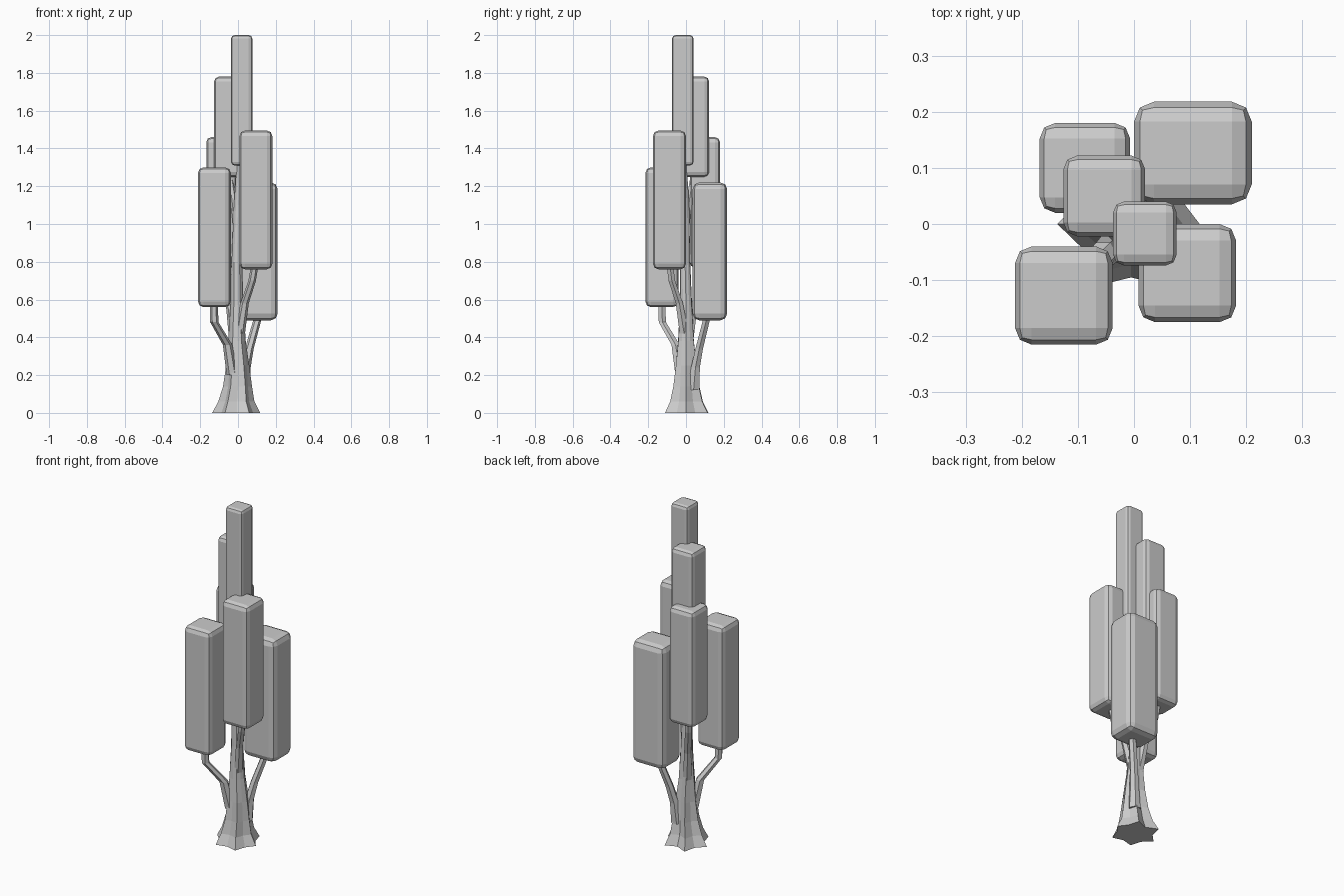
import bpy, bmesh, math
from mathutils import Vector

if "Cube" in bpy.data.objects:
    bpy.data.objects.remove(bpy.data.objects["Cube"])


def new_object(name, bm):
    bmesh.ops.recalc_face_normals(bm, faces=bm.faces)
    mesh = bpy.data.meshes.new(name)
    bm.to_mesh(mesh)
    bm.free()
    obj = bpy.data.objects.new(name, mesh)
    bpy.context.collection.objects.link(obj)
    return obj


def loft(name, rings):
    """Skin a list of equal-sized point rings and cap both ends."""
    bm = bmesh.new()
    loops = [[bm.verts.new(p) for p in ring] for ring in rings]
    n = len(loops[0])
    for a, b in zip(loops, loops[1:]):
        for i in range(n):
            j = (i + 1) % n
            bm.faces.new((a[i], a[j], b[j], b[i]))
    bm.faces.new(loops[0][::-1])
    bm.faces.new(loops[-1])
    return new_object(name, bm)


def leaf_block(name, x0, x1, y0, y1, z0, z1):
    bm = bmesh.new()
    bmesh.ops.create_cube(bm, size=1)
    for v in bm.verts:
        v.co = ((x0 + x1) / 2 + v.co.x * (x1 - x0),
                (y0 + y1) / 2 + v.co.y * (y1 - y0),
                (z0 + z1) / 2 + v.co.z * (z1 - z0))
    obj = new_object(name, bm)
    bev = obj.modifiers.new("rounding", 'BEVEL')
    bev.width = 0.17 * (x1 - x0)
    bev.segments = 2


def branch(name, points, sides=6):
    """Tapered tube through (x, y, z, radius) points, with level rings."""
    rings = []
    for x, y, z, r in points:
        rings.append([(x + r * math.cos(math.tau * i / sides),
                       y + r * math.sin(math.tau * i / sides), z) for i in range(sides)])
    loft(name, rings)


# foliage blocks
leaf_block("foliage_back_right", 0.0, 0.21, 0.035, 0.218, 0.49, 1.22)
leaf_block("foliage_front_right", 0.008, 0.182, -0.175, 0.0, 0.76, 1.495)
leaf_block("foliage_front_left", -0.212, -0.038, -0.215, -0.04, 0.56, 1.30)
leaf_block("foliage_back_left", -0.168, -0.007, 0.02, 0.18, 0.77, 1.46)
leaf_block("foliage_upper", -0.126, 0.02, -0.022, 0.122, 1.25, 1.78)
leaf_block("foliage_top", -0.037, 0.076, -0.074, 0.04, 1.31, 2.0)

# trunk: lobed root flare that tightens to a round stem
LOBES = [1.0, 0.80, 1.08, 0.72, 1.12, 0.80, 1.08, 0.78, 1.05, 0.78, 1.05, 0.80]
levels = [(-0.005, 0.0, 0.0, 0.122, 1.0), (-0.005, 0.0, 0.06, 0.092, 1.0),
          (0.0, 0.0, 0.14, 0.074, 0.9), (0.0, 0.0, 0.25, 0.060, 0.6),
          (-0.005, 0.0, 0.38, 0.046, 0.4), (-0.005, 0.0, 0.57, 0.034, 0.2),
          (-0.006, -0.005, 0.80, 0.028, 0.1), (0.0, -0.005, 1.1, 0.022, 0.0),
          (0.012, -0.015, 1.34, 0.017, 0.0)]
rings = []
for cx, cy, z, r, lobe in levels:
    ring = []
    for i, k in enumerate(LOBES):
        a = math.tau * i / len(LOBES)
        rr = r * (1 + (k - 1) * lobe)
        ring.append((cx + rr * math.cos(a), cy + rr * math.sin(a), z))
    rings.append(ring)
loft("trunk", rings)

# branches, one per foliage block
branch("branch_front_left", [(-0.03, -0.03, 0.2, 0.03), (-0.055, -0.055, 0.36, 0.025),
                             (-0.125, -0.125, 0.48, 0.022), (-0.13, -0.13, 0.62, 0.021)])
branch("branch_back_right", [(0.03, 0.04, 0.12, 0.035), (0.04, 0.05, 0.24, 0.027),
                             (0.06, 0.07, 0.34, 0.023), (0.11, 0.115, 0.52, 0.021)])
branch("branch_front_right", [(0.01, -0.01, 0.42, 0.027), (0.035, -0.035, 0.58, 0.022),
                              (0.075, -0.075, 0.70, 0.020), (0.095, -0.09, 0.82, 0.019)])
branch("branch_back_left", [(-0.02, 0.015, 0.38, 0.027), (-0.04, 0.04, 0.55, 0.022),
                            (-0.075, 0.085, 0.70, 0.020), (-0.085, 0.10, 0.82, 0.019)])
branch("branch_upper", [(-0.005, 0.0, 0.98, 0.020), (-0.025, 0.02, 1.14, 0.017),
                        (-0.05, 0.045, 1.3, 0.016)])
